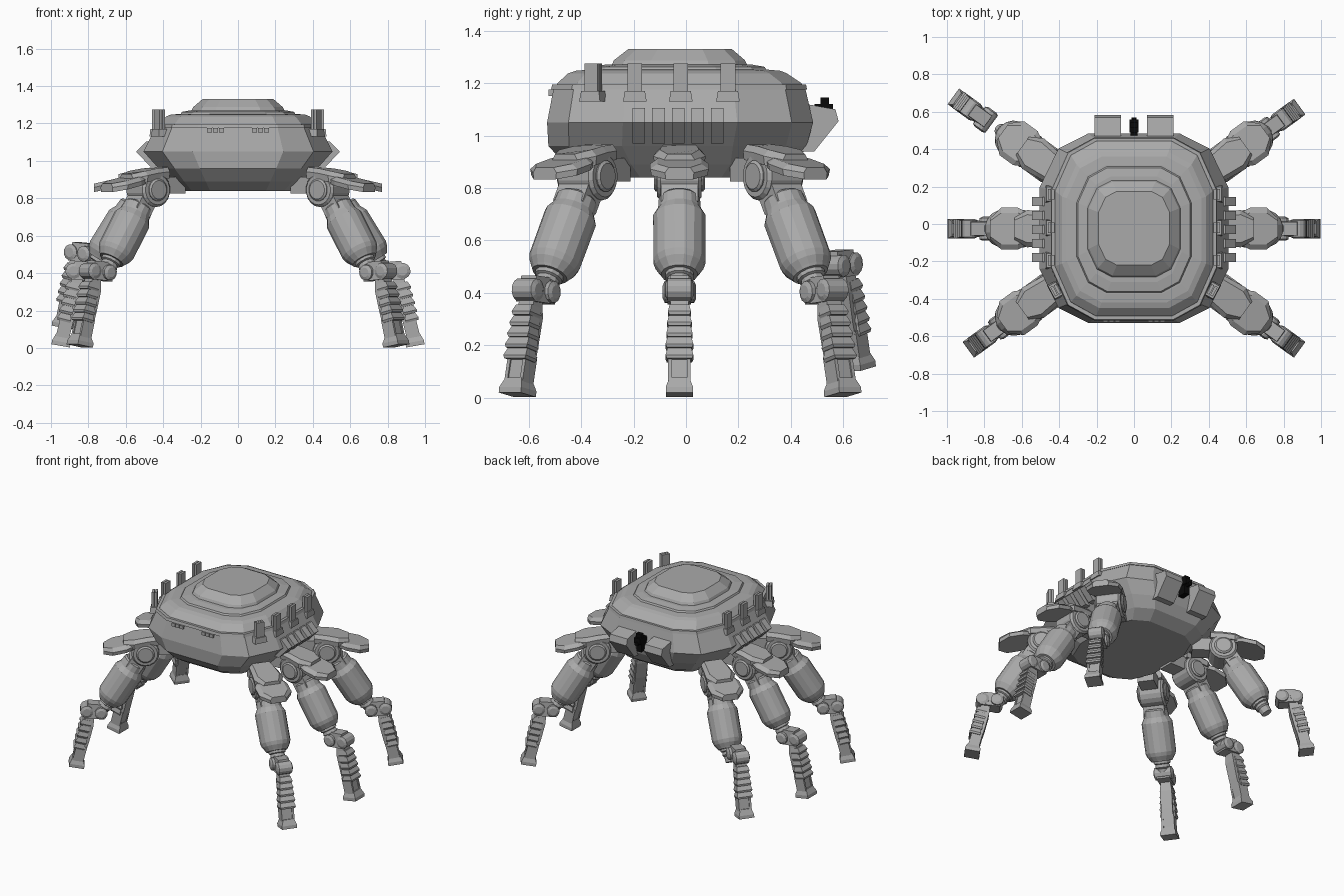
import bpy, math
from mathutils import Matrix, Vector

cube = bpy.data.objects.get("Cube")
if cube:
    bpy.data.objects.remove(cube)


def material(name, value):
    m = bpy.data.materials.new(name)
    m.use_nodes = True
    m.diffuse_color = (value, value, value, 1)
    m.node_tree.nodes["Principled BSDF"].inputs["Base Color"].default_value = (value, value, value, 1)
    return m


GREY = material("armor_grey", 0.4)
BLACK = material("gun_black", 0.003)


def loft(name, rings, matrix=Matrix(), mat=GREY):
    """Skin a stack of rings with equal point counts and cap both ends."""
    n = len(rings[0])
    verts = [p for r in rings for p in r]
    faces = [(k * n + i, k * n + (i + 1) % n, (k + 1) * n + (i + 1) % n, (k + 1) * n + i)
             for k in range(len(rings) - 1) for i in range(n)]
    faces += [tuple(reversed(range(n))), tuple(range(len(verts) - n, len(verts)))]
    mesh = bpy.data.meshes.new(name)
    mesh.from_pydata(verts, [], faces)
    if matrix.determinant() < 0:
        mesh.flip_normals()
    mesh.materials.append(mat)
    ob = bpy.data.objects.new(name, mesh)
    bpy.context.collection.objects.link(ob)
    ob.matrix_world = matrix
    return ob


def rect(cx, cy, hx, hy, z):
    return [(cx - hx, cy - hy, z), (cx + hx, cy - hy, z), (cx + hx, cy + hy, z), (cx - hx, cy + hy, z)]


def box(name, centre, half, matrix=Matrix(), mat=GREY, taper=1.0):
    x, y, z = centre
    hx, hy, hz = half
    return loft(name, [rect(x, y, hx, hy, z - hz), rect(x, y, hx * taper, hy * taper, z + hz)], matrix, mat)


def lathe(name, profile, matrix=Matrix(), sides=14, mat=GREY):
    turn = [2 * math.pi * (i + 0.5) / sides for i in range(sides)]
    return loft(name, [[(r * math.cos(a), r * math.sin(a), z) for a in turn] for z, r in profile], matrix, mat)


def prism(name, outline, x0, x1, matrix=Matrix()):
    """Extrude a (y, z) outline along x."""
    return loft(name, [[(x, y, z) for y, z in outline] for x in (x0, x1)], matrix)


def along(start, end):
    """Frame at start, z along start to end, y kept tangential."""
    z = (Vector(end) - Vector(start)).normalized()
    y = Vector((0, 1, 0))
    x = y.cross(z)
    return Matrix.Translation(start) @ Matrix((x, y, z)).transposed().to_4x4()


# Hull: chamfered square rings
def hull_ring(z, x, front, back):
    cy, hy = (front + back) / 2, (back - front) / 2
    q = [(1, 0.43), (0.8, 0.84), (0.48, 1)]
    quad = q + [(-a, b) for a, b in reversed(q)]
    quad += [(-a, -b) for a, b in q] + [(a, -b) for a, b in reversed(q)]
    return [(a * x, cy + b * hy, z) for a, b in quad]


def hull(name, levels):
    loft(name, [hull_ring(*lv) for lv in levels])


hull("hull", [(0.84, 0.31, -0.38, 0.34), (0.89, 0.36, -0.46, 0.42), (0.96, 0.425, -0.525, 0.46),
              (1.05, 0.505, -0.53, 0.485), (1.18, 0.44, -0.505, 0.455)])
hull("hull_rim", [(1.175, 0.445, -0.515, 0.462), (1.195, 0.44, -0.51, 0.458)])
hull("deck", [(1.19, 0.425, -0.495, 0.445), (1.2, 0.42, -0.49, 0.44), (1.237, 0.385, -0.45, 0.385),
              (1.247, 0.36, -0.42, 0.36), (1.251, 0.315, -0.375, 0.315)])
hull("deck_step", [(1.245, 0.31, -0.37, 0.31), (1.262, 0.3, -0.36, 0.3), (1.27, 0.255, -0.31, 0.255)])
hull("dome", [(1.265, 0.25, -0.285, 0.235), (1.287, 0.24, -0.275, 0.225), (1.33, 0.19, -0.22, 0.175)])

for side, word in ((1, "left"), (-1, "right")):
    flip = Matrix.Scale(side, 4, (1, 0, 0))
    # Upright fins on the shoulder
    for y, x, turn in ((0.16, 0.445, 0), (-0.02, 0.445, 0), (-0.195, 0.445, 0), (-0.355, 0.42, -28)):
        m = flip @ Matrix.Translation((x, y, 0)) @ Matrix.Rotation(math.radians(turn), 4, "Z")
        box(word + "_fin_base", (0, 0, 1.15), (0.028, 0.045, 0.02), m, taper=0.85)
        box(word + "_fin", (-0.012, 0, 1.215), (0.008, 0.028, 0.06), m)
        box(word + "_fin_plate", (0.008, 0, 1.215), (0.008, 0.028, 0.06), m)
    # Wedge vents on the flank
    for i in range(5):
        y = -0.18 + 0.075 * i
        loft(word + "_vent", [[(0.44, v, 1.1), (0.49, v, 1.105), (0.545, v, 1.05), (0.47, v, 0.97), (0.4, v, 0.97)]
                              for v in (y + 0.024, y - 0.024)], flip)
    # Rear pods
    prism(word + "_rear_pod", [(0.42, 1.125), (0.47, 1.118), (0.57, 1.1), (0.582, 1.055), (0.49, 0.94), (0.42, 0.94)][::-1],
          0.07, 0.21, flip)
    # Small blocks under the front rim
    for i in range(3):
        box(word + "_front_block", (0.088 + 0.032 * i, -0.51, 1.163), (0.013, 0.014, 0.012), flip)

# Rear gun
box("gun_mount", (0, 0.505, 1.06), (0.02, 0.035, 0.045), mat=BLACK)
box("gun_body", (0, 0.525, 1.1), (0.025, 0.035, 0.02), mat=BLACK)
box("gun_sight", (0, 0.53, 1.13), (0.02, 0.016, 0.016), mat=BLACK)
lathe("gun_barrel", [(-0.04, 0.014), (0.03, 0.014)],
      Matrix.Translation((0, 0.53, 1.08)) @ Matrix.Rotation(math.pi / 2, 4, "X"), 8, BLACK)


def armor_outline(points, grow, lift):
    half = [(d, w * grow, z + lift) for d, w, z in points]
    return [(d, -w, z) for d, w, z in half] + [(d, w, z) for d, w, z in reversed(half)]


# Legs: local x points outward, y is tangential, z is world height
def leg(name, hip, azimuth, shift):
    m = Matrix.Translation(hip) @ Matrix.Rotation(math.radians(azimuth), 4, "Z")
    low = Matrix.Translation(shift) @ m
    across = Matrix.Rotation(math.pi / 2, 4, "X")

    # Hip joint and its link to the hull
    box(name + "_hip_link", (-0.05, 0, 0.87), (0.1, 0.055, 0.045), m)
    pivot = m @ Matrix.Translation((0.055, 0, 0.845)) @ across
    lathe(name + "_hip", [(-0.085, 0.08), (-0.072, 0.092), (0.072, 0.092), (0.085, 0.08)], pivot, 18)
    lathe(name + "_hip_cap", [(-0.098, 0.05), (-0.09, 0.06), (0.09, 0.06), (0.098, 0.05)], pivot, 16)

    # Layered hip armor
    wing = [(0.06, 0.075, 0.915), (0.12, 0.08, 0.905), (0.18, 0.112, 0.892), (0.27, 0.112, 0.872), (0.33, 0.055, 0.858)]
    loft(name + "_armor_wing", [armor_outline(wing, 0.95, -0.025), armor_outline(wing, 1, 0),
                                armor_outline(wing, 0.75, 0.02)], m)
    top = [(-0.03, 0.08, 0.942), (0.05, 0.09, 0.935), (0.13, 0.1, 0.922), (0.2, 0.06, 0.905)]
    loft(name + "_armor_top", [armor_outline(top, 0.95, -0.035), armor_outline(top, 1, 0),
                               armor_outline(top, 0.75, 0.024)], m)

    # Thigh
    thigh = m @ along((0.07, 0, 0.835), (0.335, 0, 0.41))
    box(name + "_thigh_fork", (0, 0, 0.07), (0.05, 0.07, 0.06), thigh)
    lathe(name + "_thigh", [(0.085, 0.07), (0.095, 0.08), (0.14, 0.083), (0.175, 0.102), (0.37, 0.101), (0.395, 0.093),
                            (0.42, 0.076), (0.43, 0.07)], thigh, 16)
    lathe(name + "_thigh_neck", [(0.42, 0.056), (0.445, 0.056), (0.45, 0.045), (0.47, 0.05), (0.48, 0.04),
                                 (0.52, 0.035)], thigh, 12)

    # Knee
    knee = low @ Matrix.Translation((0.365, 0, 0.405)) @ Matrix.Rotation(math.radians(-5), 4, "Y")
    box(name + "_knee_block", (0.02, 0, 0.005), (0.065, 0.045, 0.05), knee, taper=0.8)
    for x, r, w in ((-0.02, 0.042, 0.056), (0.075, 0.043, 0.045)):
        lathe(name + "_knee_pin", [(-w - 0.008, r * 0.6), (-w, r), (w, r), (w + 0.008, r * 0.6)],
              knee @ Matrix.Translation((x, 0, 0)) @ across, 12)

    # Shin with stepped plates facing outward
    shin = low @ along((0.415, 0, 0.39), (0.505, 0, 0.03))
    loft(name + "_shin", [rect(0, 0, 0.028, 0.03, 0), rect(0.005, 0, 0.034, 0.04, 0.08),
                          rect(0.005, 0, 0.034, 0.038, 0.2), rect(0, 0, 0.03, 0.036, 0.35)], shin)
    for i in range(5):
        z, w = 0.045 + 0.043 * i, 0.044 + 0.003 * min(i, 3)
        loft(name + "_shin_plate", [rect(-0.012, 0, 0.028, w - 0.007, z), rect(-0.015, 0, 0.038, w, z + 0.03),
                                    rect(-0.015, 0, 0.035, w - 0.005, z + 0.042)], shin)
    for y in (-0.036, 0.036):
        box(name + "_shin_rail", (0, y, 0.29), (0.036, 0.007, 0.055), shin)

    # Foot, toe slightly raised
    foot = low @ Matrix.Translation((0.508, 0, 0.011)) @ Matrix.Rotation(math.radians(-10), 4, "Y")
    loft(name + "_foot", [rect(0, 0, 0.05, 0.052, 0), rect(0, 0, 0.05, 0.052, 0.022),
                          rect(0, 0, 0.036, 0.038, 0.06)], foot)


for side, word in ((1, "left"), (-1, "right")):
    for place, x, y, angle in (("front", 0.435, -0.345, -36), ("middle", 0.44, -0.025, 0), ("back", 0.435, 0.3, 36)):
        loose = side < 0 and place == "back"
        leg(f"{place}_{word}_leg", (side * x, y, 0), angle if side > 0 else 180 - angle,
            (-0.08, 0.055, 0.1) if loose else (0, 0, 0))
